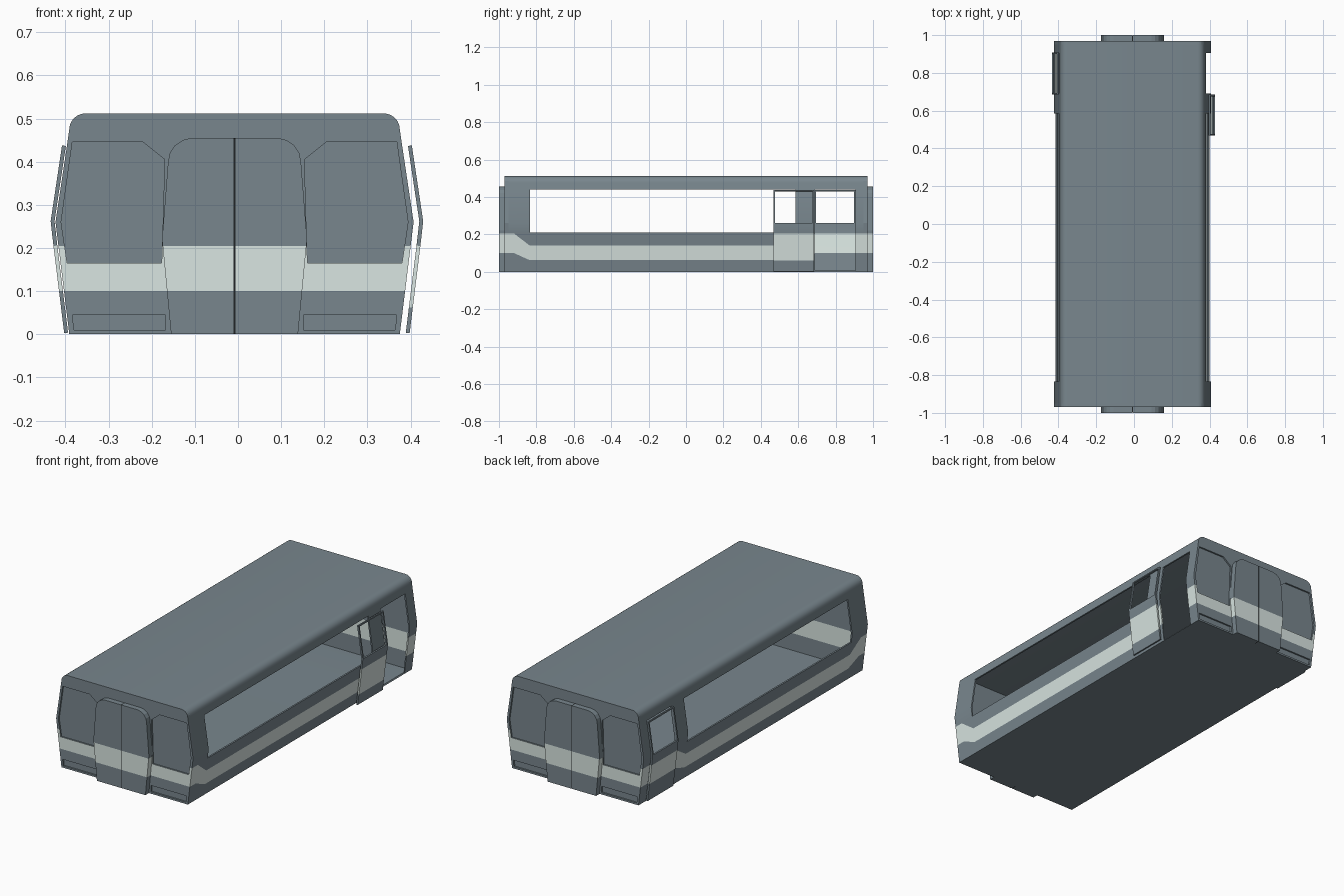
import bpy, bmesh, math

if "Cube" in bpy.data.objects:
    bpy.data.objects.remove(bpy.data.objects["Cube"])

CX = -0.008                    # body centre line


def material(name, rgb):
    m = bpy.data.materials.new(name)
    m.diffuse_color = (*rgb, 1)
    m.use_nodes = True
    m.node_tree.nodes["Principled BSDF"].inputs["Base Color"].default_value = m.diffuse_color
    return m


BODY = material("body_slate", (0.19, 0.24, 0.27))
STRIPE = material("stripe_pale", (0.70, 0.79, 0.76))
SEAL = material("seal_dark", (0.015, 0.018, 0.02))


def half_width(z):
    pts = [(0, 0.383), (0.26, 0.415), (0.44, 0.388), (0.475, 0.383)]
    for (z0, w0), (z1, w1) in zip(pts, pts[1:]):
        if z <= z1:
            return w0 + (w1 - w0) * (z - z0) / (z1 - z0)
    return pts[-1][1]


def half_section(lo, hi):
    pts = [(half_width(z), z) for z in (0, lo, hi, 0.21, 0.26, 0.44, 0.475)]
    for i in range(1, 7):
        a = i * math.pi / 12
        pts.append((0.345 + 0.038 * math.cos(a), 0.475 + 0.037 * math.sin(a)))
    return pts


def full_section(lo, hi):
    half = half_section(lo, hi)
    return half + [(-x, z) for x, z in reversed(half)]


def finish(name, bm, thickness=0, offset=-1, smooth=True, mats=None):
    me = bpy.data.meshes.new(name)
    bm.to_mesh(me)
    bm.free()
    for m in mats or (BODY, STRIPE):
        me.materials.append(m)
    ob = bpy.data.objects.new(name, me)
    bpy.context.collection.objects.link(ob)
    bpy.ops.object.select_all(action='DESELECT')
    ob.select_set(True)
    bpy.context.view_layer.objects.active = ob
    if thickness:
        m = ob.modifiers.new("wall", 'SOLIDIFY')
        m.thickness, m.offset = thickness, offset
        bpy.ops.object.modifier_apply(modifier=m.name)
    if smooth:
        bpy.ops.object.shade_smooth_by_angle(angle=math.radians(25))
    return ob


def prism(name, profile, y0, y1, stripe=None, mats=None):
    """Extrude an (x, z) outline along y, with an optional pale band."""
    bm = bmesh.new()
    a = [bm.verts.new((x + CX, y0, z)) for x, z in profile]
    b = [bm.verts.new((x + CX, y1, z)) for x, z in profile]
    bm.faces.new(a)
    bm.faces.new(b[::-1])
    n = len(a)
    for i in range(n):
        j = (i + 1) % n
        bm.faces.new((a[i], b[i], b[j], a[j]))
    if stripe:
        for z in stripe:
            bmesh.ops.bisect_plane(bm, geom=bm.verts[:] + bm.edges[:] + bm.faces[:],
                                   plane_co=(0, 0, z), plane_no=(0, 0, 1))
        for f in bm.faces:
            if stripe[0] < f.calc_center_median().z < stripe[1]:
                f.material_index = 1
    bmesh.ops.recalc_face_normals(bm, faces=bm.faces)
    return finish(name, bm, smooth=False, mats=mats)


# Body shell: floor, sides and roof, with window and doorway openings
HIGH, LOW = (0.10, 0.205), (0.062, 0.14)
stations = [(-0.95, HIGH), (-0.92, HIGH), (-0.835, LOW), (0.585, LOW),
            (0.69, HIGH), (0.905, HIGH), (0.95, HIGH)]
bm = bmesh.new()
rings = [[bm.verts.new((x + CX, y, z)) for x, z in full_section(*band)]
         for y, band in stations]
N = len(rings[0])
holes = []
for s in range(len(rings) - 1):
    for j in range(N):
        k = j if j < N // 2 else N - 2 - j
        i = (j + 1) % N
        f = bm.faces.new((rings[s][j], rings[s][i], rings[s + 1][i], rings[s + 1][j]))
        f.material_index = int(k == 1)
        if (s == 2 and k in (3, 4)) or (s == 4 and 0 <= k <= 4):
            holes.append(f)
bmesh.ops.recalc_face_normals(bm, faces=bm.faces)
roof = max(bm.faces, key=lambda f: f.calc_center_median().z)
if roof.normal.z < 0:
    bmesh.ops.reverse_faces(bm, faces=bm.faces)
bmesh.ops.delete(bm, geom=holes, context='FACES')
finish("body_shell", bm, 0.008)

# End walls with recessed cab windows and lower panels
cab = [(0.169, 0.165), (0.388, 0.165), (0.402, 0.26), (0.376, 0.445),
       (0.212, 0.445), (0.162, 0.405)]
lower = [(0.16, 0.01), (0.372, 0.01), (0.376, 0.045), (0.16, 0.045)]
leaf = [(0.002, 0), (0.147, 0), (0.168, 0.22), (0.154, 0.40), (0.15, 0.42),
        (0.138, 0.438), (0.12, 0.45), (0.1, 0.455), (0.002, 0.455)]
seal = [(-0.002, 0), (0.002, 0), (0.002, 0.455), (-0.002, 0.455)]

for end, s in (("front", -1), ("back", 1)):
    wall = prism(end + "_wall", full_section(*HIGH), s * 0.95, s * 0.97, HIGH)
    for side in (-1, 1):
        for shape in (cab, lower):
            cutter = prism("cutter", [(side * x, z) for x, z in shape], s * 0.961, s * 1.05)
            cutter.hide_render = True
            bpy.context.view_layer.objects.active = wall
            m = wall.modifiers.new("recess", 'BOOLEAN')
            m.operation, m.object, m.solver = 'DIFFERENCE', cutter, 'EXACT'
            bpy.ops.object.modifier_apply(modifier=m.name)
            bpy.data.objects.remove(cutter)
        # Double end door
        prism(end + "_door_leaf", [(side * x, z) for x, z in leaf], s * 0.97, s * 1.0, HIGH)
    # Dark seal between the leaves
    prism(end + "_door_seal", seal, s * 0.97, s * 0.998, mats=(SEAL,))


# Sliding side doors with an open window
def side_door(name, side, y0, y1, gap, lo):
    bm = bmesh.new()
    zs = [0.003, lo, 0.205, 0.262, 0.43, 0.437]
    ys = [y0, y0 + 0.009, y1 - 0.009, y1]
    g = [[bm.verts.new((CX + side * (half_width(z) + gap), y, z)) for y in ys] for z in zs]
    for r in range(len(zs) - 1):
        for c in range(3):
            if r == 3 and c == 1:
                continue
            f = bm.faces.new((g[r][c], g[r][c + 1], g[r + 1][c + 1], g[r + 1][c]))
            f.material_index = int(r == 1)
    bmesh.ops.recalc_face_normals(bm, faces=bm.faces)
    finish(name, bm, 0.009, 0)


side_door("right_sliding_door_open", 1, 0.468, 0.685, 0.018, 0.062)
side_door("left_sliding_door", -1, 0.685, 0.908, 0.007, 0.10)
